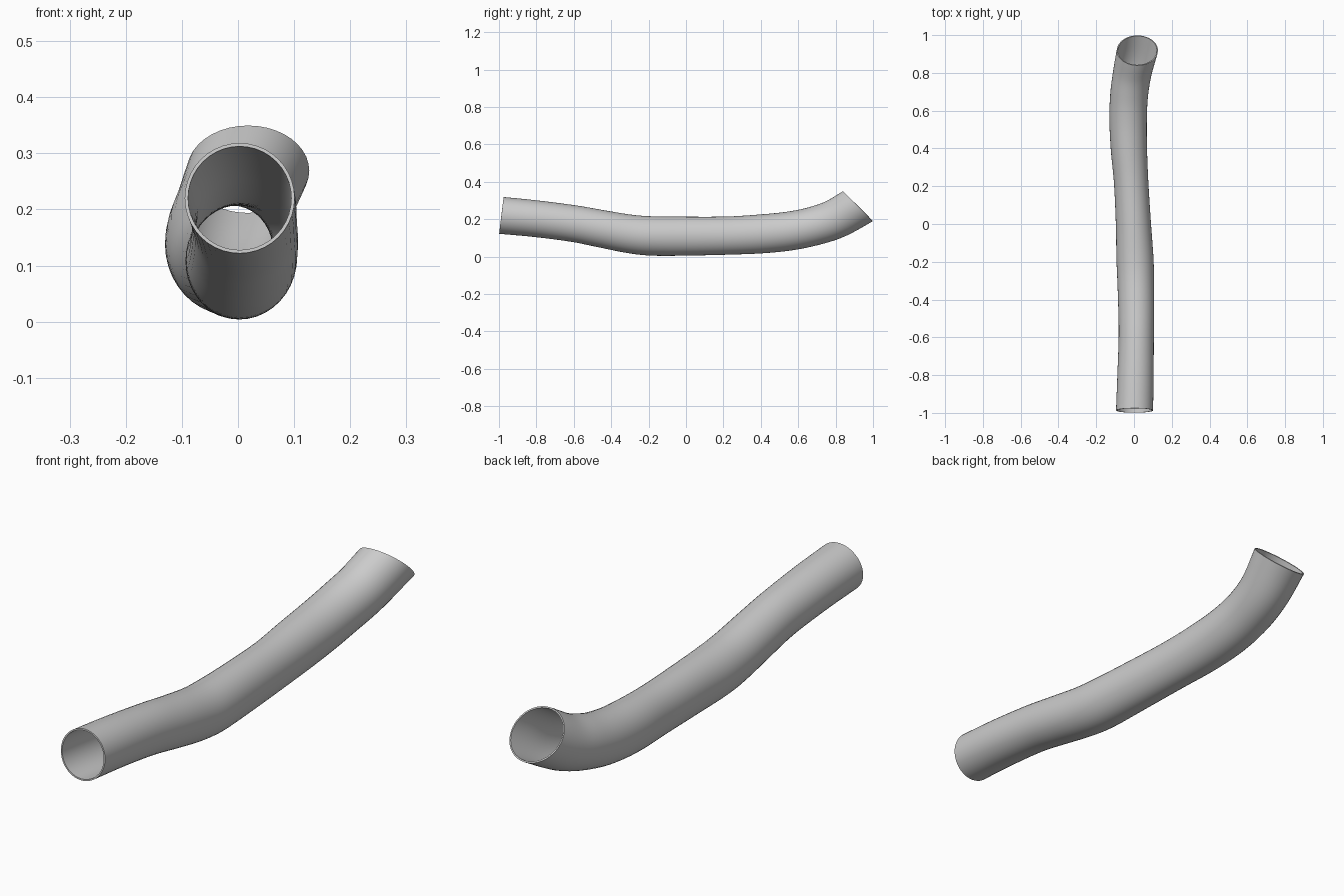
import bpy, bmesh, math
from mathutils import Vector

cube = bpy.data.objects.get("Cube")
if cube:
    bpy.data.objects.remove(cube, do_unlink=True)

# Stations along the centre line: x, y, z, half width, half height
STATIONS = [
    (0.003, -0.987, 0.220, 0.098, 0.099),
    (0.008, -0.80, 0.202, 0.096, 0.098),
    (0.012, -0.60, 0.176, 0.093, 0.098),
    (0.012, -0.45, 0.148, 0.095, 0.100),
    (0.009, -0.30, 0.121, 0.097, 0.103),
    (0.005, -0.18, 0.110, 0.098, 0.105),
    (-0.003, 0.00, 0.109, 0.093, 0.104),
    (-0.015, 0.22, 0.112, 0.091, 0.102),
    (-0.027, 0.40, 0.121, 0.096, 0.104),
    (-0.031, 0.55, 0.136, 0.099, 0.104),
    (-0.026, 0.68, 0.162, 0.100, 0.104),
    (-0.009, 0.80, 0.202, 0.102, 0.108),
    (0.018, 0.919, 0.269, 0.109, 0.113),
]
SIDES, STEPS, WALL = 40, 5, 0.006
START_DIR = Vector((0, 0.99, -0.12)).normalized()
END_DIR = Vector((0, 0.71, 0.70)).normalized()


def smooth_path(points, steps):
    """Catmull-Rom interpolation through all station values."""
    pts = [Vector(p) for p in points]
    pts = [2 * pts[0] - pts[1]] + pts + [2 * pts[-1] - pts[-2]]
    out = []
    for a, b, c, d in zip(pts, pts[1:], pts[2:], pts[3:]):
        for k in range(steps):
            t = k / steps
            out.append(0.5 * (2 * b + (c - a) * t + (2 * a - 5 * b + 4 * c - d) * t * t
                              + (3 * b - a - 3 * c + d) * t ** 3))
    out.append(pts[-2])
    return out


# Tube skin: elliptical rings square to the centre line
path = smooth_path(STATIONS, STEPS)
bm = bmesh.new()
rings = []
for i, p in enumerate(path):
    centre = Vector(p[:3])
    nxt, prv = path[min(i + 1, len(path) - 1)], path[max(i - 1, 0)]
    tangent = (Vector(nxt[:3]) - Vector(prv[:3])).normalized()
    # ease into the cut direction of each open end
    if i < STEPS:
        tangent = START_DIR.lerp(tangent, i / STEPS).normalized()
    left = len(path) - 1 - i
    if left < 2 * STEPS:
        tangent = END_DIR.lerp(tangent, left / (2 * STEPS)).normalized()
    side = tangent.cross(Vector((0, 0, 1))).normalized()
    up = side.cross(tangent)
    rings.append([bm.verts.new(centre + side * p[3] * math.cos(a) + up * p[4] * math.sin(a))
                  for a in (2 * math.pi * k / SIDES for k in range(SIDES))])
for r0, r1 in zip(rings, rings[1:]):
    for k in range(SIDES):
        n = (k + 1) % SIDES
        bm.faces.new((r0[k], r0[n], r1[n], r1[k]))
bmesh.ops.recalc_face_normals(bm, faces=bm.faces)
# make sure the skin faces outward, away from the centre line
face = bm.faces[0] if not hasattr(bm.faces, "ensure_lookup_table") else (bm.faces.ensure_lookup_table() or bm.faces[0])
if face.normal.dot(face.calc_center_median() - Vector(path[0][:3])) < 0:
    bmesh.ops.reverse_faces(bm, faces=bm.faces)
mesh = bpy.data.meshes.new("hollow_tube")
bm.to_mesh(mesh)
bm.free()
tube = bpy.data.objects.new("hollow_tube", mesh)
bpy.context.collection.objects.link(tube)

# Plain grey material
grey = bpy.data.materials.new("plain grey")
grey.use_nodes = True
colour = (0.6, 0.6, 0.6, 1)
grey.diffuse_color = colour
grey.node_tree.nodes["Principled BSDF"].inputs["Base Color"].default_value = colour
mesh.materials.append(grey)

# Thin wall grown inward, with crisp rims
wall = tube.modifiers.new("wall", "SOLIDIFY")
wall.thickness = WALL
wall.offset = -1
bpy.context.view_layer.objects.active = tube
tube.select_set(True)
bpy.ops.object.modifier_apply(modifier=wall.name)
bpy.ops.object.shade_smooth_by_angle(angle=math.radians(40))
